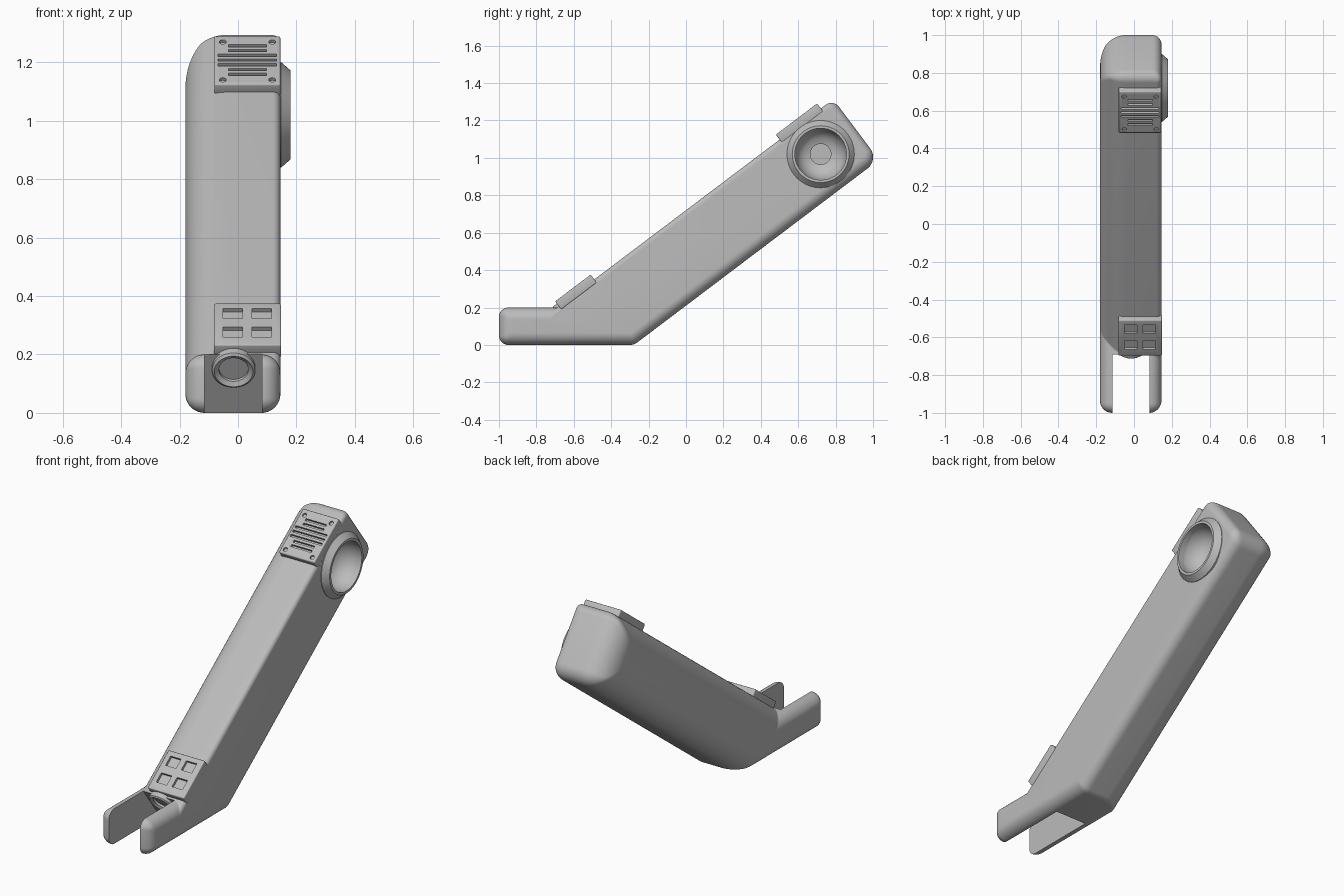
import bpy, bmesh
from math import cos, sin, sqrt, pi, radians
from mathutils import Matrix, Vector

if "Cube" in bpy.data.objects:
    bpy.data.objects.remove(bpy.data.objects["Cube"])

grey = bpy.data.materials.new("matte grey")
grey.use_nodes = True
grey.diffuse_color = (0.5, 0.5, 0.5, 1)
grey.node_tree.nodes["Principled BSDF"].inputs["Base Color"].default_value = (0.5, 0.5, 0.5, 1)


def frame(x_axis, y_axis, z_axis, origin):
    m = Matrix((x_axis, y_axis, z_axis)).transposed().to_4x4()
    m.translation = origin
    return m


# Frames: arm slope (X across, Y along the arm, Z outward), and turning axes
ALONG, OUT = Vector((0, 0.798, 0.603)), Vector((0, -0.603, 0.798))
SLOPE = frame((1, 0, 0), ALONG, OUT, (0, 0, 0.72))
SOCKET = frame((1, 0, 0), OUT, -ALONG, (-0.015, -0.655, 0.155))


def side_frame(y, z, sign):
    return frame((0, sign, 0), (0, 0, 1), (sign, 0, 0), (0, y, z))


def finish(name, bm, bevel=0):
    bmesh.ops.recalc_face_normals(bm, faces=bm.faces)
    if bevel:
        bmesh.ops.bevel(bm, geom=bm.edges[:], offset=bevel, segments=3,
                        profile=0.5, affect='EDGES')
    mesh = bpy.data.meshes.new(name)
    bm.to_mesh(mesh)
    bm.free()
    mesh.materials.append(grey)
    ob = bpy.data.objects.new(name, mesh)
    bpy.context.collection.objects.link(ob)
    return ob


def box(name, x, s, h, size, bevel=0):
    """Box placed on the arm slope."""
    bm = bmesh.new()
    bmesh.ops.create_cube(bm, size=1, matrix=SLOPE @ Matrix.Translation((x, s, h))
                          @ Matrix.Diagonal((*size, 1)))
    return finish(name, bm, bevel)


def lathe(name, profile, matrix, steps=64):
    """Turn a closed (radius, height) profile about the local Z axis."""
    bm = bmesh.new()
    verts = [bm.verts.new((r, 0, h)) for r, h in profile]
    edges = [bm.edges.new((a, b)) for a, b in zip(verts, verts[1:] + verts[:1])]
    bmesh.ops.spin(bm, geom=verts + edges, cent=(0, 0, 0), axis=(0, 0, 1),
                   angle=2 * pi, steps=steps)
    bmesh.ops.remove_doubles(bm, verts=bm.verts, dist=1e-5)
    loose = [e for e in bm.edges if not e.link_faces]
    bmesh.ops.delete(bm, geom=loose, context='EDGES')
    bm.transform(matrix)
    return finish(name, bm)


def cut(target, cutters):
    for c in cutters:
        mod = target.modifiers.new("cut", 'BOOLEAN')
        mod.operation, mod.solver, mod.object = 'DIFFERENCE', 'EXACT', c
        bpy.context.view_layer.objects.active = target
        bpy.ops.object.modifier_apply(modifier=mod.name)
        bpy.data.objects.remove(c)


# Side outline: corner, corner radius, and edge rounding (-x, +x) of the edge that follows
OUTLINE = [
    (Vector((-1, 0)), 0.05, (0.065, 0.065)),
    (Vector((-1, 0.2)), 0.05, (0.065, 0.065)),
    (Vector((-0.689, 0.2)), 0.02, (0.14, 0.025)),
    (Vector((0.787, 1.314)), 0.05, (0.14, 0.045)),
    (Vector((1.031, 0.989)), 0.077, (0.14, 0.06)),
    (Vector((-0.278, 0)), 0.06, (0.065, 0.065)),
]


def section(depth, side):
    """Outline at a depth below the given side, inset by each edge's rounding."""
    n = len(OUTLINE)
    dirs, insets = [], []
    for i, (p, _, rounds) in enumerate(OUTLINE):
        dirs.append((OUTLINE[(i + 1) % n][0] - p).normalized())
        r = rounds[side]
        k = max(r - depth, 0)
        insets.append(r - sqrt(max(r * r - k * k, 0)))
    points = []
    for i, (p, radius, _) in enumerate(OUTLINE):
        a, b, da, db = dirs[i - 1], dirs[i], insets[i - 1], insets[i]
        na, nb = Vector((a.y, -a.x)), Vector((b.y, -b.x))
        det = na.x * nb.y - na.y * nb.x
        corner = p + Vector((da * nb.y - db * na.y, db * na.x - da * nb.x)) / det
        rad = max(radius - max(da, db), 0.02)
        # Fillet the corner with an arc
        turn = a.angle_signed(b)
        reach = rad * abs(det) / (1 + a.dot(b))
        start = corner - a * reach
        s = 1 if a.x * b.y - a.y * b.x > 0 else -1
        centre = start + Vector((-a.y, a.x)) * rad * s
        for j in range(9):
            t = s * abs(turn) * j / 8
            v = start - centre
            points.append(centre + Vector((v.x * cos(t) - v.y * sin(t),
                                           v.x * sin(t) + v.y * cos(t))))
    return points


# Arm body: stacked sections from -x to +x
LEFT, RIGHT, STEPS = -0.18, 0.145, 14
layers = []
for i in range(STEPS + 1):
    d = 0.14 * (1 - cos(pi / 2 * i / STEPS))
    layers.append((LEFT + d, section(d, 0)))
for i in range(STEPS, -1, -1):
    d = 0.066 * (1 - cos(pi / 2 * i / STEPS))
    layers.append((RIGHT - d, section(d, 1)))
bm = bmesh.new()
rings = [[bm.verts.new((x, p.x, p.y)) for p in pts] for x, pts in layers]
for low, high in zip(rings, rings[1:]):
    for j in range(len(low)):
        bm.faces.new((low[j - 1], low[j], high[j], high[j - 1]))
bm.faces.new(rings[0])
bm.faces.new(rings[-1])
arm = finish("arm_body", bm)

# Fork slot with a back wall square to the arm
bm = bmesh.new()
slot = [(-1.2, -0.2), (-1.2, 0.4), (-0.84, 0.4), (-0.389, -0.2)]
ends = [[bm.verts.new((x, y, z)) for y, z in slot] for x in (-0.115, 0.082)]
for end in ends:
    bm.faces.new(end)
for j in range(4):
    bm.faces.new((ends[0][j - 1], ends[0][j], ends[1][j], ends[1][j - 1]))
cutters = [finish("slot_cutter", bm)]

# Socket hole, speaker bowl and fork dimples
cutters.append(lathe("socket_cutter", [(0, 0.1), (0.05, 0.1), (0.05, 0), (0.035, -0.08),
                                       (0, -0.08)], SOCKET))
SPEAKER = side_frame(0.72, 1.02, 1)
cutters.append(lathe("bowl_cutter", [(0, 0.2), (0.138, 0.2), (0.138, 0.14), (0.128, 0.105),
                                     (0.11, 0.075), (0.085, 0.055), (0.055, 0.045),
                                     (0.055, 0.01), (0, 0.01)], SPEAKER))
for sign, face in ((1, RIGHT), (-1, -LEFT)):
    cutters.append(lathe("dimple_cutter", [(0, face + 0.05), (0.073, face + 0.05), (0.073, face),
                                           (0.05, face - 0.018), (0, face - 0.018)],
                         side_frame(-0.89, 0.105, sign)))
cut(arm, cutters)

# Speaker rim and socket collar
rim = lathe("speaker_rim", [(0.18, 0.1), (0.18, 0.148), (0.152, 0.18), (0.138, 0.18),
                            (0.138, 0.1)], SPEAKER)
collar = lathe("socket_collar", [(0.074, -0.02), (0.074, 0.015), (0.066, 0.022),
                                 (0.05, 0.012), (0.05, -0.02)], SOCKET)

# Upper vent panel with louvres and screw holes
vent = box("vent_panel", 0.032, 0.765, 0.006, (0.226, 0.276, 0.054), 0.006)
cutters = [box("louvre_cutter", 0.032, 0.765 + 0.027 * i, 0.033,
               (0.2 if abs(i) < 2 else 0.13, 0.013, 0.03)) for i in range(-3, 4)]
for x in (-0.052, 0.117):
    for s in (0.653, 0.868):
        cutters.append(lathe("screw_cutter", [(0, 0.05), (0.012, 0.05), (0.012, 0.022), (0, 0.022)],
                             SLOPE @ Matrix.Translation((x, s, 0)), 20))
cut(vent, cutters)

# Lower panel with four windows
panel = box("window_panel", 0.033, -0.733, 0.006, (0.23, 0.238, 0.054), 0.006)
cut(panel, [box("window_cutter", x, s, 0.033, (0.066, 0.058, 0.03))
            for x in (-0.018, 0.081) for s in (-0.673, -0.778)])

# Smooth shading with sharp edges kept
bpy.ops.object.select_all(action='DESELECT')
for ob in (arm, rim, collar, vent, panel):
    ob.select_set(True)
bpy.context.view_layer.objects.active = arm
bpy.ops.object.shade_smooth_by_angle(angle=radians(32))
